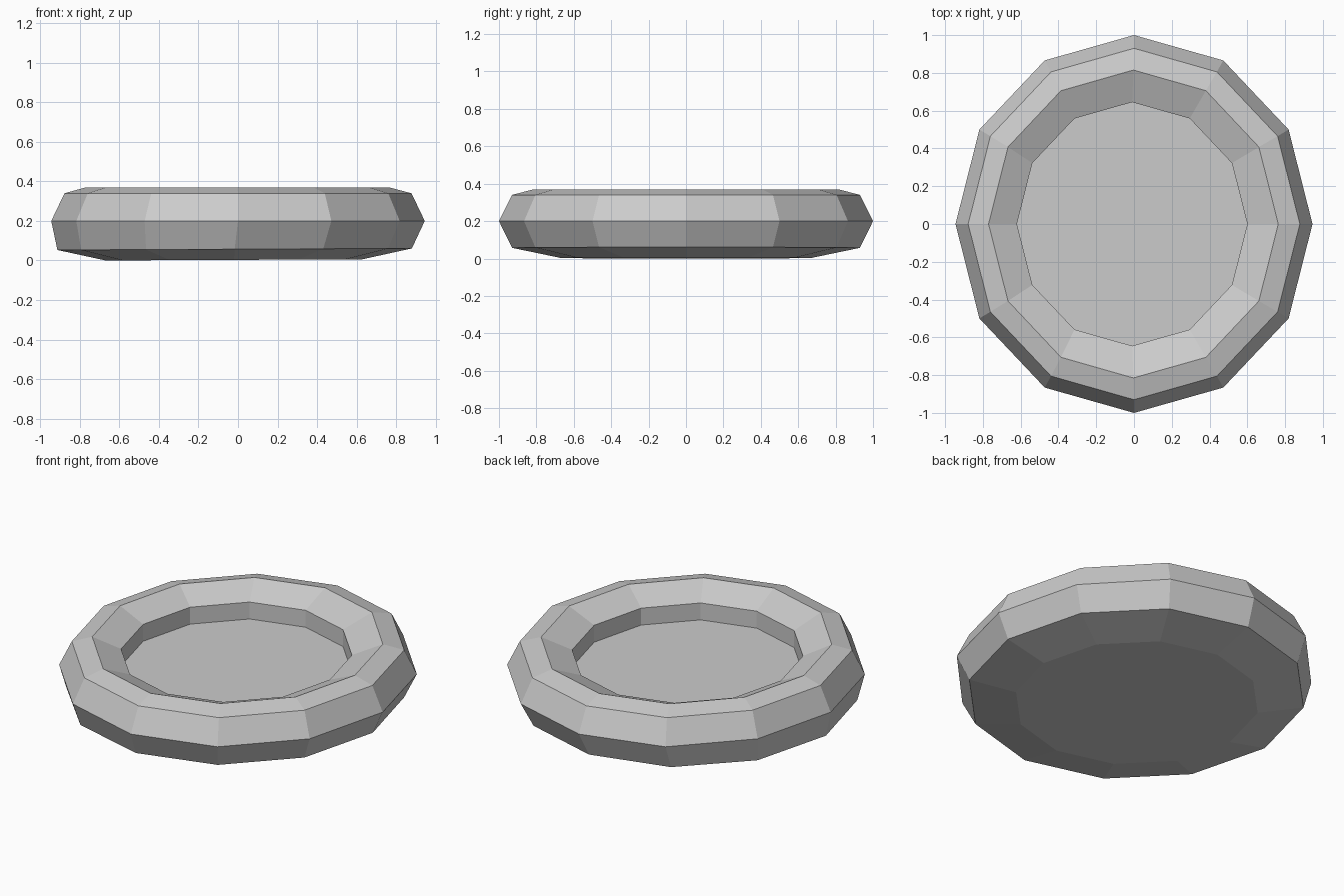
import bpy, bmesh, math

if "Cube" in bpy.data.objects:
    bpy.data.objects.remove(bpy.data.objects["Cube"])

SIDES = 12

# Ring profile from underside centre to inner floor: x radius, y radius, z, x shift, z tilt
RINGS = [
    (0.65, 0.67, 0.003, -0.02, 0.003),    # flat base
    (0.897, 0.93, 0.057, -0.017, 0.004),  # lower bevel
    (0.945, 1.0, 0.20, 0.0, 0.0),         # widest point
    (0.878, 0.93, 0.34, 0.0, 0.0),        # upper bevel
    (0.767, 0.815, 0.37, -0.003, 0.0),    # top of rim
    (0.61, 0.645, 0.30, -0.01, 0.0),      # inner lip
    (0.61, 0.645, 0.20, -0.01, 0.0),      # sunken floor
]


def lathe(name, rings):
    bm = bmesh.new()
    loops = []
    for rx, ry, z, dx, tilt in rings:
        loop = []
        for i in range(SIDES):
            a = math.tau * i / SIDES
            loop.append(bm.verts.new((rx * math.cos(a) + dx, ry * math.sin(a),
                                      z + tilt * math.cos(a))))
        loops.append(loop)
    for lo, hi in zip(loops, loops[1:]):
        for i in range(SIDES):
            j = (i + 1) % SIDES
            bm.faces.new((lo[i], lo[j], hi[j], hi[i]))
    # caps: underside and floor
    bm.faces.new(loops[0][::-1])
    bm.faces.new(loops[-1])
    bmesh.ops.recalc_face_normals(bm, faces=bm.faces)
    mesh = bpy.data.meshes.new(name)
    bm.to_mesh(mesh)
    bm.free()
    obj = bpy.data.objects.new(name, mesh)
    bpy.context.collection.objects.link(obj)
    return obj


# Padded round bed: rim and sunken floor in one shell
lathe("round_bed", RINGS)
